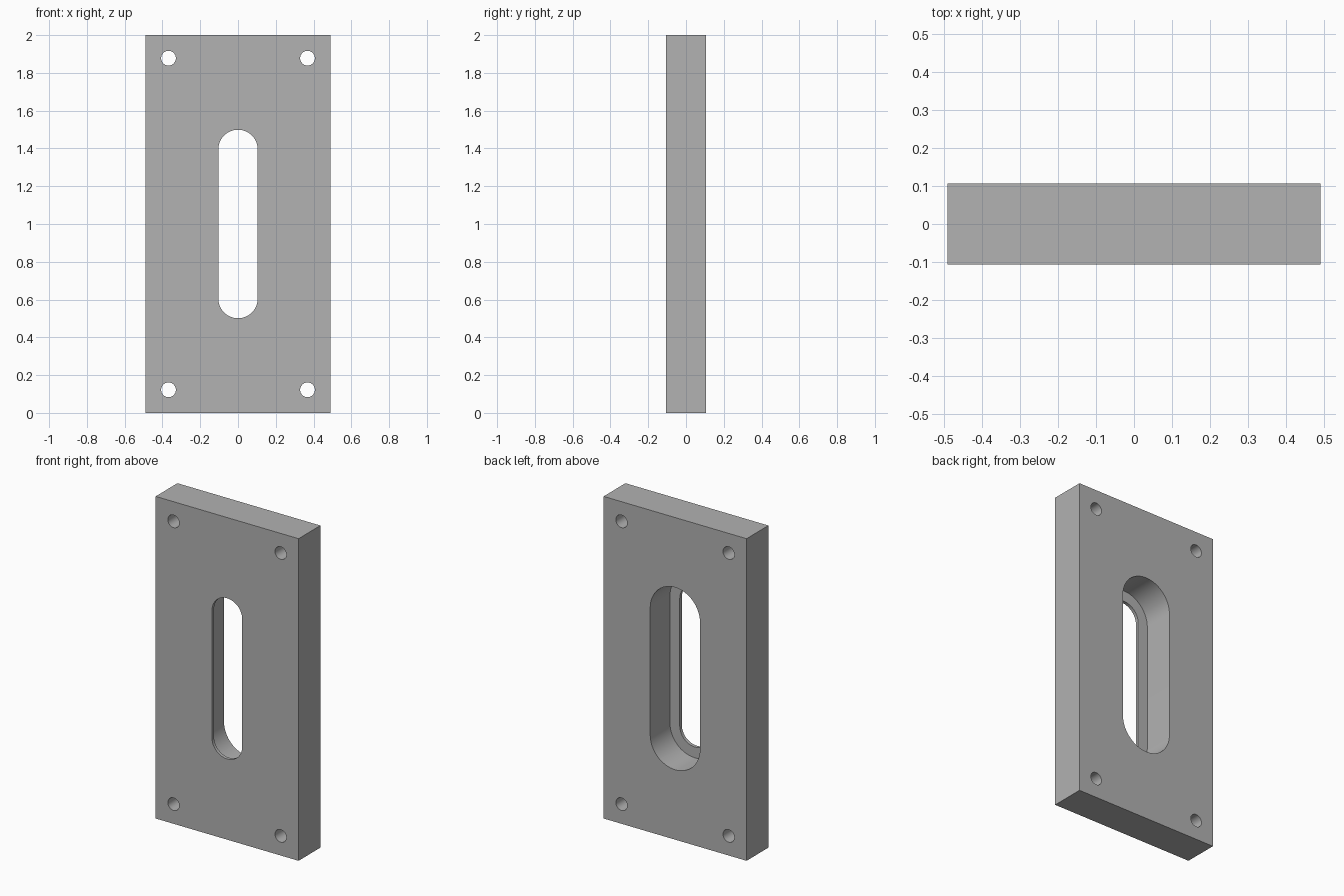
import bpy
import bmesh
from math import cos, sin, pi, radians

WIDTH, DEPTH, HEIGHT = 0.982, 0.214, 2.0
FRONT, BACK = -DEPTH / 2, DEPTH / 2
LIP = 0.02          # thickness left at the front of the pocket
SLOT_HALF = 0.395   # half the straight length of the slot
OVER = 0.1          # how far cutters pass through the faces

cube = bpy.data.objects.get("Cube")
if cube:
    bpy.data.objects.remove(cube, do_unlink=True)

grey = bpy.data.materials.new("plain_grey")
grey.use_nodes = True
colour = (0.445, 0.445, 0.445, 1)
grey.diffuse_color = colour
grey.node_tree.nodes["Principled BSDF"].inputs["Base Color"].default_value = colour


def prism(name, outline, y0, y1):
    """Extrude an (x, z) outline from y0 to y1."""
    bm = bmesh.new()
    face = bm.faces.new([bm.verts.new((x, y0, z)) for x, z in outline])
    grown = bmesh.ops.extrude_face_region(bm, geom=[face])
    moved = [v for v in grown["geom"] if isinstance(v, bmesh.types.BMVert)]
    bmesh.ops.translate(bm, verts=moved, vec=(0, y1 - y0, 0))
    bmesh.ops.recalc_face_normals(bm, faces=bm.faces)
    mesh = bpy.data.meshes.new(name)
    bm.to_mesh(mesh)
    bm.free()
    mesh.materials.append(grey)
    obj = bpy.data.objects.new(name, mesh)
    bpy.context.collection.objects.link(obj)
    return obj


def rounded(cx, cz, radius, half=0, steps=32):
    """Circle, or a vertical slot when half is above zero."""
    points = []
    for side in (1, -1):
        start = 0 if side > 0 else pi
        count = steps + 1 if half else steps
        for i in range(count):
            a = start + pi * i / steps
            points.append((cx + radius * cos(a), cz + side * half + radius * sin(a)))
    return points


# Plate body
w = WIDTH / 2
plate = prism("plate", [(-w, 0), (w, 0), (w, HEIGHT), (-w, HEIGHT)], FRONT, BACK)

# Narrow slot through the front lip, wider pocket behind it
mid = HEIGHT / 2
cutters = [
    prism("slot_cutter", rounded(0, mid, 0.104, SLOT_HALF), FRONT - OVER, BACK + OVER),
    prism("pocket_cutter", rounded(0, mid, 0.171, SLOT_HALF), FRONT + LIP, BACK + OVER),
]

# Four corner bolt holes
for sx in (-1, 1):
    for sz in (-1, 1):
        cutters.append(prism("bolt_hole_cutter", rounded(sx * 0.368, mid + sz * 0.878, 0.039),
                             FRONT - OVER, BACK + OVER))

# Cut the openings and discard the cutters
bpy.ops.object.select_all(action='DESELECT')
plate.select_set(True)
bpy.context.view_layer.objects.active = plate
for cutter in cutters:
    cutter.hide_render = True
    mod = plate.modifiers.new("opening", 'BOOLEAN')
    mod.operation = 'DIFFERENCE'
    mod.solver = 'EXACT'
    mod.object = cutter
    bpy.ops.object.modifier_apply(modifier=mod.name)
    bpy.data.objects.remove(cutter, do_unlink=True)

bpy.ops.object.shade_smooth_by_angle(angle=radians(30))
